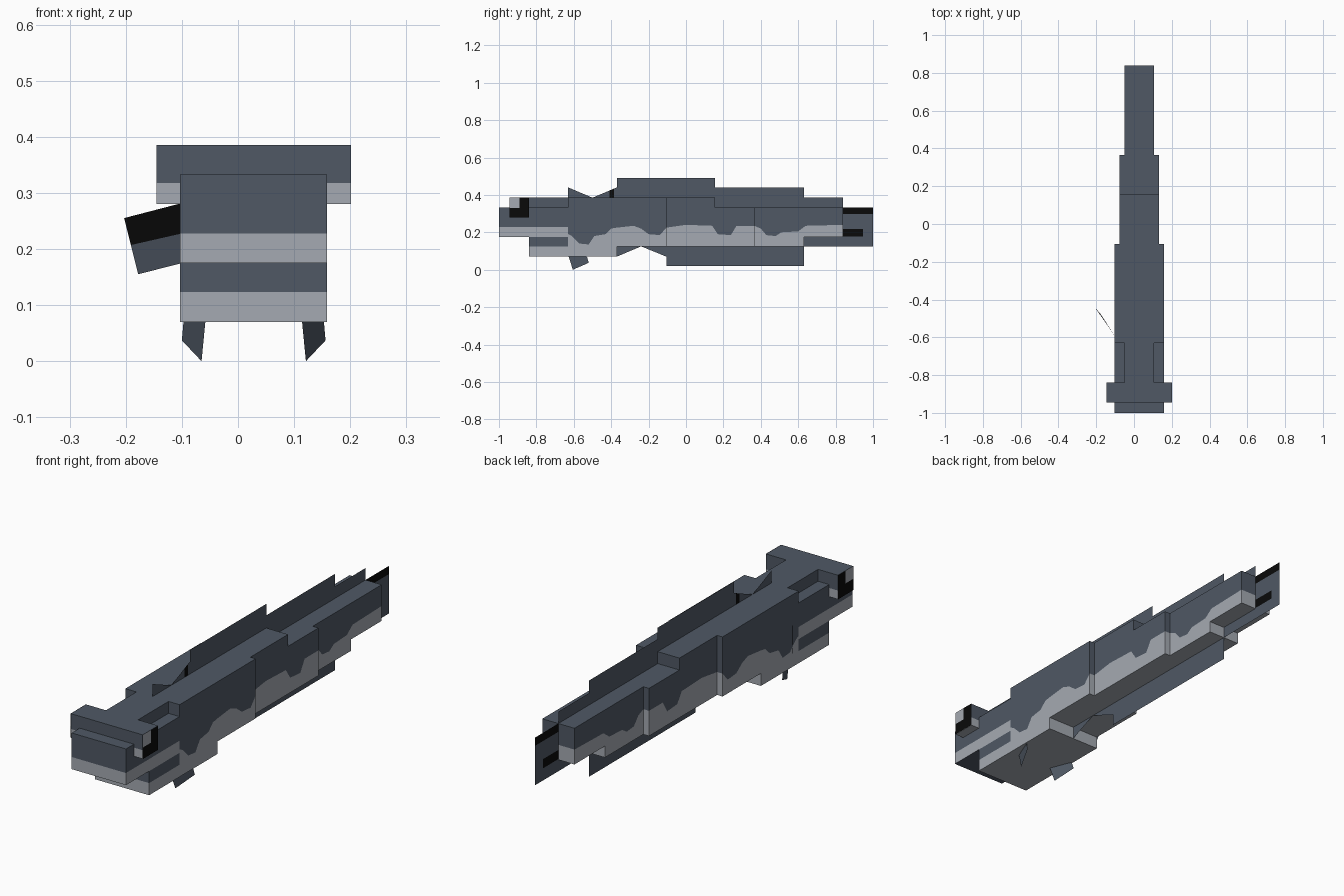
import bpy, bmesh

if "Cube" in bpy.data.objects:
    bpy.data.objects.remove(bpy.data.objects["Cube"])

CX = 0.028  # centre line of the body


def material(name, rgb):
    m = bpy.data.materials.new(name)
    m.diffuse_color = (*rgb, 1)
    m.use_nodes = True
    m.node_tree.nodes["Principled BSDF"].inputs["Base Color"].default_value = m.diffuse_color
    return m


MATS = [material("slate", (0.079, 0.099, 0.130)),
        material("pale_grey", (0.376, 0.402, 0.445)),
        material("black", (0.003, 0.003, 0.003))]
SLATE, PALE, BLACK = 0, 1, 2

# Height of the wavy border between pale belly and slate back
WAVE = [(-0.63, .19), (-0.61, .18), (-0.57, .14), (-0.52, .135), (-0.49, .18), (-0.43, .19),
        (-0.40, .22), (-0.37, .225), (-0.28, .235), (-0.24, .22), (-0.20, .19), (-0.14, .185),
        (-0.105, .225), (0.0, .24), (0.14, .235), (0.17, .19), (0.24, .185), (0.27, .235),
        (0.365, .235), (0.40, .22), (0.43, .185), (0.48, .18), (0.51, .20), (0.60, .205),
        (0.64, .235), (0.84, .24)]


def border(y):
    for (a, p), (b, q) in zip(WAVE, WAVE[1:]):
        if a <= y <= b:
            return p + (q - p) * (y - a) / (b - a)
    return WAVE[0][1]


def finish(name, bm, closed=False):
    if closed:
        bmesh.ops.recalc_face_normals(bm, faces=bm.faces[:])
    me = bpy.data.meshes.new(name)
    bm.to_mesh(me)
    bm.free()
    for m in MATS:
        me.materials.append(m)
    ob = bpy.data.objects.new(name, me)
    bpy.context.collection.objects.link(ob)
    return ob


def block(name, half, y0, y1, z0, z1, split=border, under=PALE):
    """Box along y, pale below the split height and slate above it."""
    bm = bmesh.new()
    ys = [y0] + [y for y, _ in WAVE if y0 + .001 < y < y1 - .001] + [y1]
    rings = []
    for y in ys:
        zs = (z0, split(y), z1)
        rings.append([bm.verts.new((CX - half, y, z)) for z in zs] +
                     [bm.verts.new((CX + half, y, z)) for z in reversed(zs)])
    cols = [PALE, SLATE, SLATE, SLATE, PALE, under]
    for a, b in zip(rings, rings[1:]):
        for i in range(6):
            j = (i + 1) % 6
            bm.faces.new((a[i], a[j], b[j], b[i])).material_index = cols[i]
    for r in (rings[0], rings[-1]):
        bm.faces.new((r[0], r[1], r[4], r[5])).material_index = PALE
        bm.faces.new((r[1], r[2], r[3], r[4])).material_index = SLATE
    return finish(name, bm, True)


def plate(name, polys):
    """Paper-thin fin from (material, 3D corners) polygons."""
    bm = bmesh.new()
    for mat, pts in polys:
        bm.faces.new([bm.verts.new(p) for p in pts]).material_index = mat
    return finish(name, bm)


def rect(y0, y1, z0, z1, x=CX):
    return [(x, y0, z0), (x, y1, z0), (x, y1, z1), (x, y0, z1)]


# Head and jaws
block("upper_jaw", .131, -1, -.63, .175, .333, lambda y: .228, SLATE)
block("head_crest", .0775, -.84, -.63, .28, .385, lambda y: .30, SLATE)
block("head_bar", .1735, -.945, -.84, .28, .385, lambda y: .318)
bm = bmesh.new()
jaw = block("lower_jaw", .131, -.84, -.63, .07, .175, lambda y: .123)

# Eyes on both ends of the head bar, with a pale glint at the upper front
for side, s in (("left", -1), ("right", 1)):
    x = CX + s * .1745
    plate(side + "_eye", [(BLACK, rect(-.945, -.84, .28, .33, x)),
                          (BLACK, rect(-.89, -.84, .33, .385, x)),
                          (PALE, rect(-.945, -.89, .33, .385, x))])

# Body, stepping down to the tail
block("head_body", .131, -.63, -.37, .07, .385)
block("front_body", .131, -.37, -.105, .125, .385)
block("middle_body", .105, -.105, .155, .125, .385)
block("rear_body", .105, .155, .365, .125, .333)
block("tail_base", .0775, .365, .63, .125, .333)
block("tail_stem", .0775, .63, .84, .175, .333)

# Upright fins on the centre line
plate("dorsal_fin", [(SLATE, rect(-.37, .155, .385, .49)),
                     (SLATE, rect(.155, .63, .333, .44)),
                     (SLATE, rect(.63, .84, .333, .385))])
plate("ventral_fin", [(SLATE, rect(-.105, .63, .02, .125)),
                      (SLATE, rect(.63, .84, .125, .175))])
plate("nape_fin", [(SLATE, [(CX, -.63, .385), (CX, -.50, .385), (CX, -.63, .44)]),
                   (SLATE, [(CX, -.50, .385), (CX, -.41, .385), (CX, -.41, .423)]),
                   (BLACK, [(CX, -.41, .385), (CX, -.385, .385),
                            (CX, -.385, .434), (CX, -.41, .423)]),
                   (SLATE, [(CX, -.385, .385), (CX, -.37, .385),
                            (CX, -.37, .44), (CX, -.385, .434)])])
plate("belly_fin", [(SLATE, [(CX, -.37, .07), (CX, -.24, .125), (CX, -.37, .125)]),
                    (SLATE, [(CX, -.105, .07), (CX, -.105, .125), (CX, -.24, .125)])])

# Tail fin with a black top edge and a black patch
rows = (.125, .178, .218, .297, .333)
tail = []
for i, (a, b) in enumerate(zip(rows, rows[1:])):
    tail.append((BLACK if i in (1, 3) else SLATE, rect(.84, .945, a, b)))
    tail.append((BLACK if i == 3 else SLATE, rect(.945, 1, a, b)))
plate("tail_fin", tail)

# Side fin, black above and slate below
plate("side_fin", [
    (BLACK, [(-.103, -.59, .281), (-.203, -.447, .255), (-.191, -.46, .207), (-.103, -.59, .227)]),
    (SLATE, [(-.103, -.59, .227), (-.191, -.46, .207), (-.178, -.475, .155), (-.103, -.59, .174)])])

# Pair of small fins under the head
for side, s in (("left", -1), ("right", 1)):
    plate(side + "_pelvic_fin", [(SLATE, [
        (CX + s * .093, -.605, 0), (CX + s * .128, -.52, .037),
        (CX + s * .125, -.53, .072), (CX + s * .086, -.628, .072)])])
